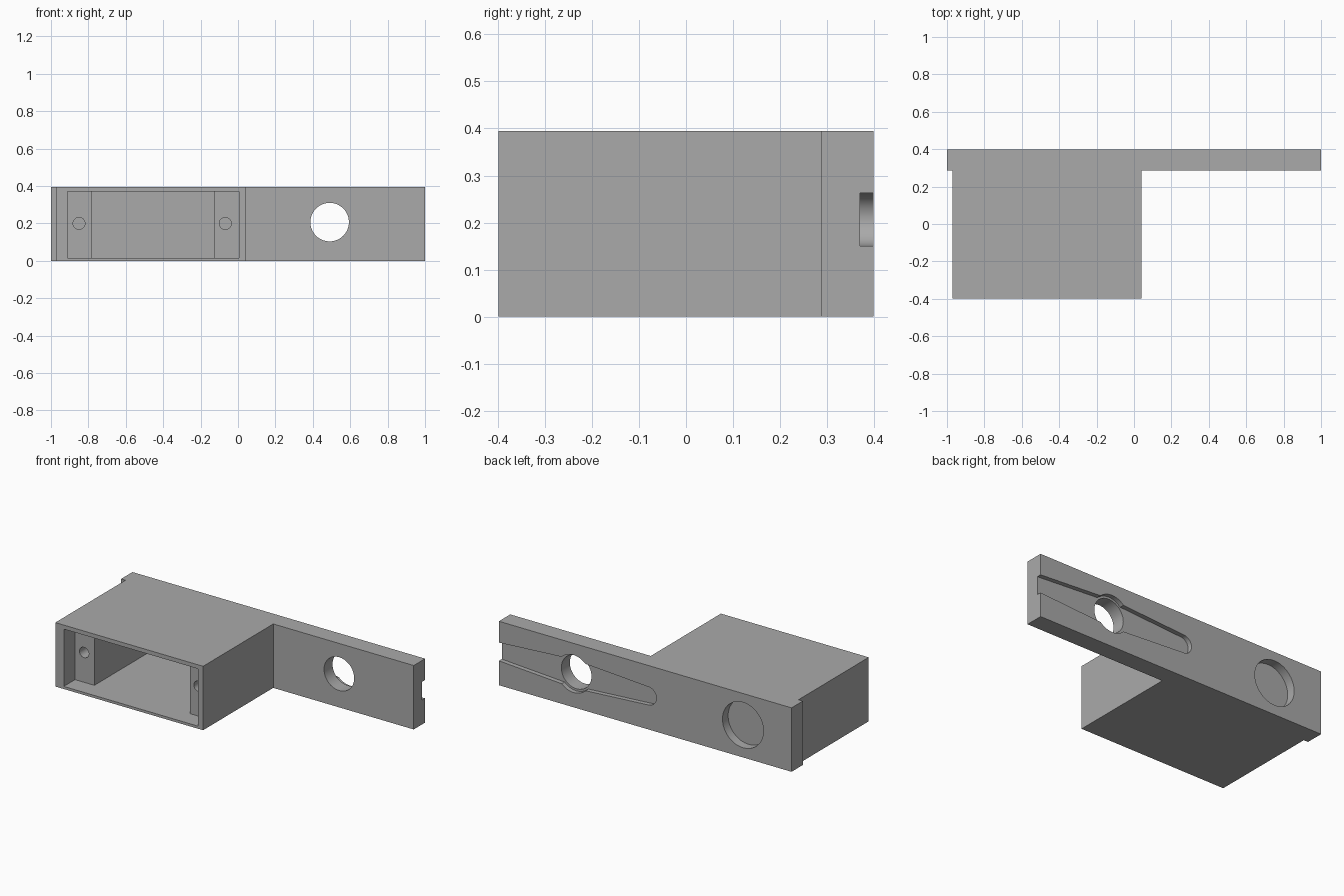
import bpy
import bmesh
from math import pi, sin, cos, radians
from mathutils import Matrix, Vector

if "Cube" in bpy.data.objects:
    bpy.data.objects.remove(bpy.data.objects["Cube"], do_unlink=True)

BACK, STEP, FRONT, HEIGHT = 0.398, 0.287, -0.398, 0.395
HUB_X, MID_Z = 0.49, 0.207

grey = bpy.data.materials.new("plain grey")
grey.use_nodes = True
grey.diffuse_color = (0.4, 0.4, 0.4, 1)
grey.node_tree.nodes["Principled BSDF"].inputs["Base Color"].default_value = (0.4, 0.4, 0.4, 1)


def prism(name, points, direction):
    """Extrude a flat outline along a direction into a closed solid."""
    bm = bmesh.new()
    face = bm.faces.new([bm.verts.new(p) for p in points])
    moved = bmesh.ops.extrude_face_region(bm, geom=[face])["geom"]
    bmesh.ops.translate(bm, vec=direction,
                        verts=[v for v in moved if isinstance(v, bmesh.types.BMVert)])
    bmesh.ops.recalc_face_normals(bm, faces=bm.faces)
    mesh = bpy.data.meshes.new(name)
    bm.to_mesh(mesh)
    bm.free()
    mesh.materials.append(grey)
    obj = bpy.data.objects.new(name, mesh)
    bpy.context.collection.objects.link(obj)
    return obj


def round_cutter(name, x, z, radius, y0, y1, sides=64):
    """Cylinder along y."""
    ring = [(x + radius * cos(2 * pi * i / sides), y0, z + radius * sin(2 * pi * i / sides))
            for i in range(sides)]
    return prism(name, ring, (0, y1 - y0, 0))


def cut(target, cutter):
    """Subtract the cutter and discard it."""
    cutter.hide_render = True
    mod = target.modifiers.new(cutter.name, "BOOLEAN")
    mod.operation, mod.solver, mod.object = "DIFFERENCE", "EXACT", cutter
    bpy.context.view_layer.objects.active = target
    bpy.ops.object.modifier_apply(modifier=mod.name)
    bpy.data.objects.remove(cutter, do_unlink=True)


# Box body and long back plate as one outline
outline = [(-1, BACK), (-1, STEP), (-0.97, STEP), (-0.97, FRONT),
           (0.04, FRONT), (0.04, STEP), (1, STEP), (1, BACK)]
housing = prism("bracket_housing", [(x, y, 0) for x, y in outline], (0, 0, HEIGHT))

# Front pocket, narrowing between two mounting posts
pocket = [(-0.912, FRONT - 0.1), (0.005, FRONT - 0.1), (0.005, -0.288), (-0.125, -0.288),
          (-0.125, STEP), (-0.78, STEP), (-0.78, -0.288), (-0.912, -0.288)]
cut(housing, prism("pocket_cutter", [(x, y, 0.016) for x, y in pocket], (0, 0, 0.354)))

# Screw holes in the posts
for x in (-0.85, -0.068):
    cut(housing, round_cutter("screw_hole_cutter", x, 0.2, 0.032, -0.4, -0.08, 32))

# Shallow tapered arm groove, open at the plate end and rounded at the other
END_R, WIDE = 0.056, 0.088
groove = [(1.1, 0.05), (HUB_X, WIDE)]
groove += [(-0.02 + END_R * cos(a), END_R * sin(a))
           for a in (radians(90 + 7.5 * i) for i in range(25))]
groove += [(HUB_X, -WIDE), (1.1, -0.05)]
cut(housing, prism("groove_cutter", [(x, BACK - 0.028, MID_Z + z) for x, z in groove],
                   (0, 0.1, 0)))

# Hub recess, through hole and blind round recess
cut(housing, round_cutter("hub_cutter", HUB_X, MID_Z, 0.116, BACK - 0.028, BACK + 0.1))
cut(housing, round_cutter("through_hole_cutter", HUB_X, MID_Z, 0.103, STEP - 0.1, BACK + 0.1))
cut(housing, round_cutter("round_recess_cutter", -0.668, 0.2, 0.14, BACK - 0.055, BACK + 0.1))

# Smooth the round walls, keep hard edges
bpy.ops.object.select_all(action="DESELECT")
housing.select_set(True)
bpy.context.view_layer.objects.active = housing
bpy.ops.object.shade_smooth_by_angle(angle=radians(30))
